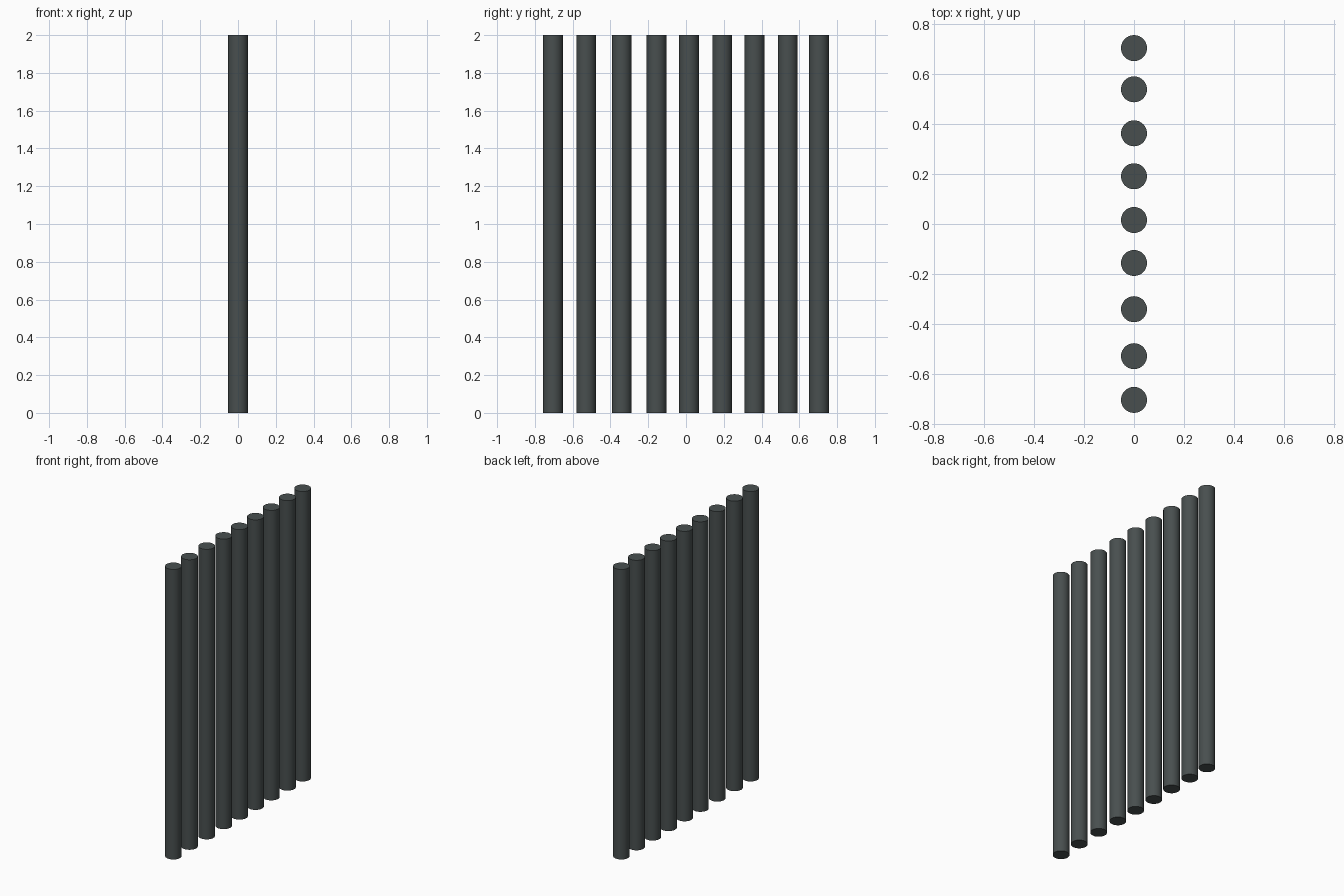
import bpy
import math

if "Cube" in bpy.data.objects:
    bpy.data.objects.remove(bpy.data.objects["Cube"])

RADIUS = 0.052
HEIGHT = 2.0
# slightly uneven spacing of the bars along y
BAR_Y = [-0.704, -0.529, -0.341, -0.156, 0.016, 0.191, 0.363, 0.539, 0.704]

# dark iron colour
iron = bpy.data.materials.new("dark_iron")
iron.diffuse_color = (0.065, 0.078, 0.078, 1.0)
iron.use_nodes = True
iron.node_tree.nodes["Principled BSDF"].inputs["Base Color"].default_value = iron.diffuse_color


def add_bar(index, y):
    bpy.ops.mesh.primitive_cylinder_add(
        vertices=32, radius=RADIUS, depth=HEIGHT, location=(0, y, HEIGHT / 2))
    bar = bpy.context.object
    bar.name = f"bar_{index}"
    bar.data.materials.append(iron)
    bpy.ops.object.shade_smooth_by_angle(angle=math.radians(30))


# row of vertical round bars
for i, y in enumerate(BAR_Y, 1):
    add_bar(i, y)
